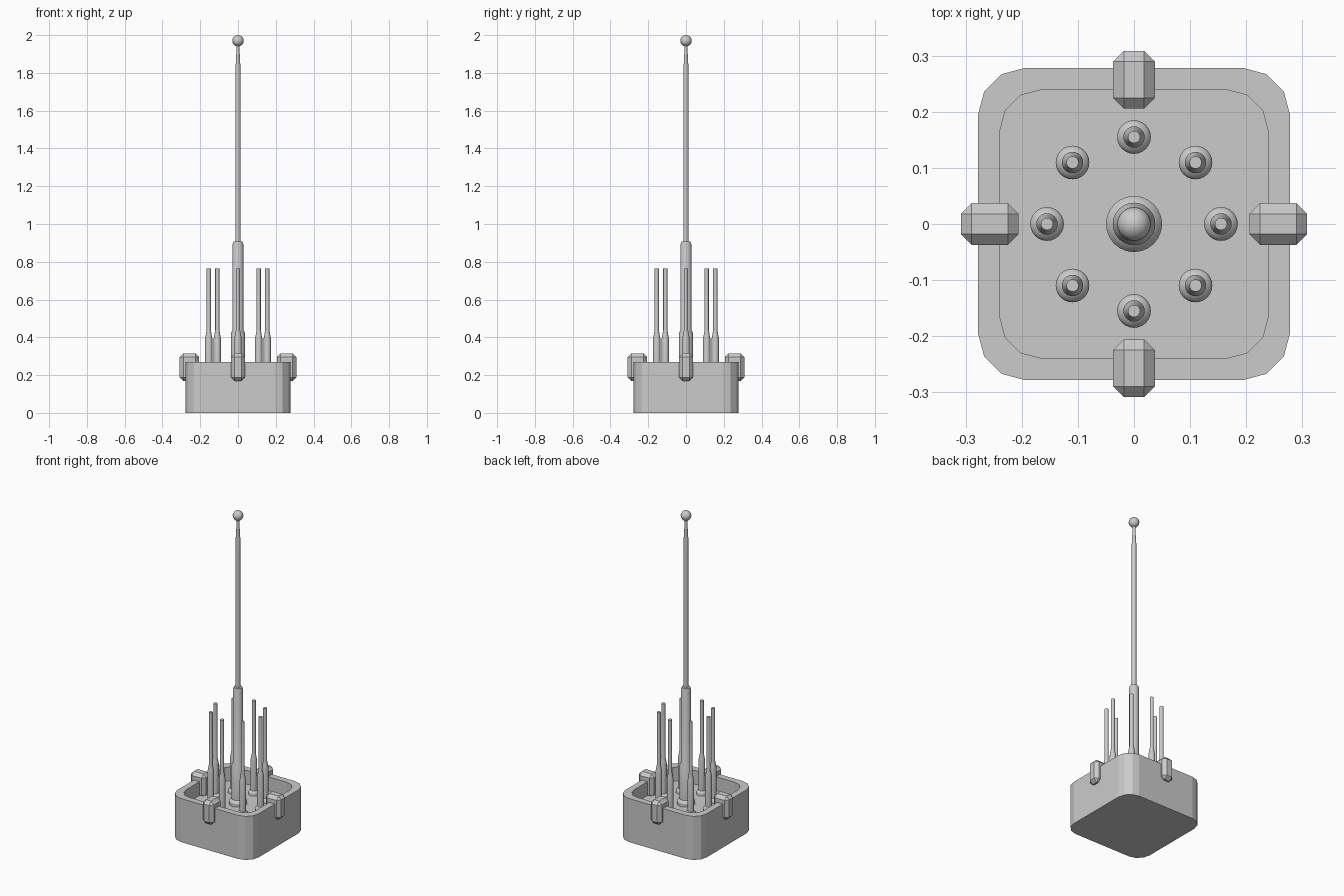
import bpy, bmesh, math

cube = bpy.data.objects.get("Cube")
if cube:
    bpy.data.objects.remove(cube, do_unlink=True)

grey = bpy.data.materials.new("plain grey")
grey.use_nodes = True
grey.diffuse_color = (0.6, 0.6, 0.6, 1)
grey.node_tree.nodes["Principled BSDF"].inputs["Base Color"].default_value = (0.6, 0.6, 0.6, 1)


def add_object(name, bm, smooth=False):
    bmesh.ops.recalc_face_normals(bm, faces=bm.faces)
    mesh = bpy.data.meshes.new(name)
    bm.to_mesh(mesh)
    bm.free()
    mesh.materials.append(grey)
    ob = bpy.data.objects.new(name, mesh)
    bpy.context.collection.objects.link(ob)
    if smooth:
        bpy.ops.object.select_all(action="DESELECT")
        ob.select_set(True)
        bpy.context.view_layer.objects.active = ob
        bpy.ops.object.shade_smooth_by_angle(angle=math.radians(30))
    return ob


def rounded_square(half, radius, z):
    """Square outline with three-segment round corners."""
    pts = []
    for corner in range(4):
        mid = math.radians(45 + 90 * corner)
        cx = math.copysign(half - radius, math.cos(mid))
        cy = math.copysign(half - radius, math.sin(mid))
        for i in range(4):
            a = math.radians(90 * corner + 30 * i)
            pts.append((cx + radius * math.cos(a), cy + radius * math.sin(a), z))
    return pts


def loft(bm, rings):
    """Join successive closed outlines and cap both ends."""
    loops = [[bm.verts.new(p) for p in ring] for ring in rings]
    for a, b in zip(loops, loops[1:]):
        for i in range(len(a)):
            j = (i + 1) % len(a)
            bm.faces.new((a[i], a[j], b[j], b[i]))
    bm.faces.new(loops[0][::-1])
    bm.faces.new(loops[-1])


def turned(name, profile, x=0, y=0, sides=24):
    """Turned part from (radius, height) steps."""
    bm = bmesh.new()
    angles = [2 * math.pi * i / sides for i in range(sides)]
    loft(bm, [[(x + r * math.cos(a), y + r * math.sin(a), z) for a in angles]
              for r, z in profile])
    return add_object(name, bm, True)


# Hollow tray with a thick rim
FLOOR, RIM = 0.185, 0.27
bm = bmesh.new()
loft(bm, [rounded_square(0.278, 0.083, 0), rounded_square(0.278, 0.083, RIM),
          rounded_square(0.239, 0.073, RIM), rounded_square(0.239, 0.073, FLOOR)])
add_object("tray", bm)

# Chamfered clips over the middle of each rim
for side, turn in (("left", 0), ("back", 90), ("right", 180), ("front", 270)):
    bm = bmesh.new()
    bmesh.ops.create_cube(bm, size=1)
    bmesh.ops.scale(bm, vec=(0.103, 0.074, 0.145), verts=bm.verts)
    bmesh.ops.bevel(bm, geom=bm.edges[:], offset=0.019, segments=1, affect="EDGES")
    bmesh.ops.translate(bm, vec=(0.257, 0, 0.242), verts=bm.verts)
    clip = add_object("clip_" + side, bm)
    clip.rotation_euler.z = math.radians(turn)

# Ring of eight short rods, each with flange, sleeve and thin tip
rod = [(0.03, FLOOR), (0.03, 0.2), (0.026, 0.207), (0.019, 0.212), (0.019, 0.395),
       (0.017, 0.405), (0.011, 0.44), (0.011, 0.765)]
for i in range(8):
    a = math.radians(45 * i)
    turned(f"short_rod_{i + 1}", rod, 0.155 * math.cos(a), 0.155 * math.sin(a))

# Tall central mast
turned("mast", [(0.05, FLOOR), (0.05, 0.205), (0.044, 0.215), (0.038, 0.22),
                (0.038, 0.42), (0.029, 0.44), (0.029, 0.89), (0.024, 0.907),
                (0.013, 0.907), (0.013, 1.83), (0.008, 1.92), (0.008, 1.96)])

# Ball on the mast tip
bm = bmesh.new()
bmesh.ops.create_uvsphere(bm, u_segments=24, v_segments=16, radius=0.03)
bmesh.ops.translate(bm, vec=(0, 0, 1.97), verts=bm.verts)
add_object("mast_ball", bm, True)
